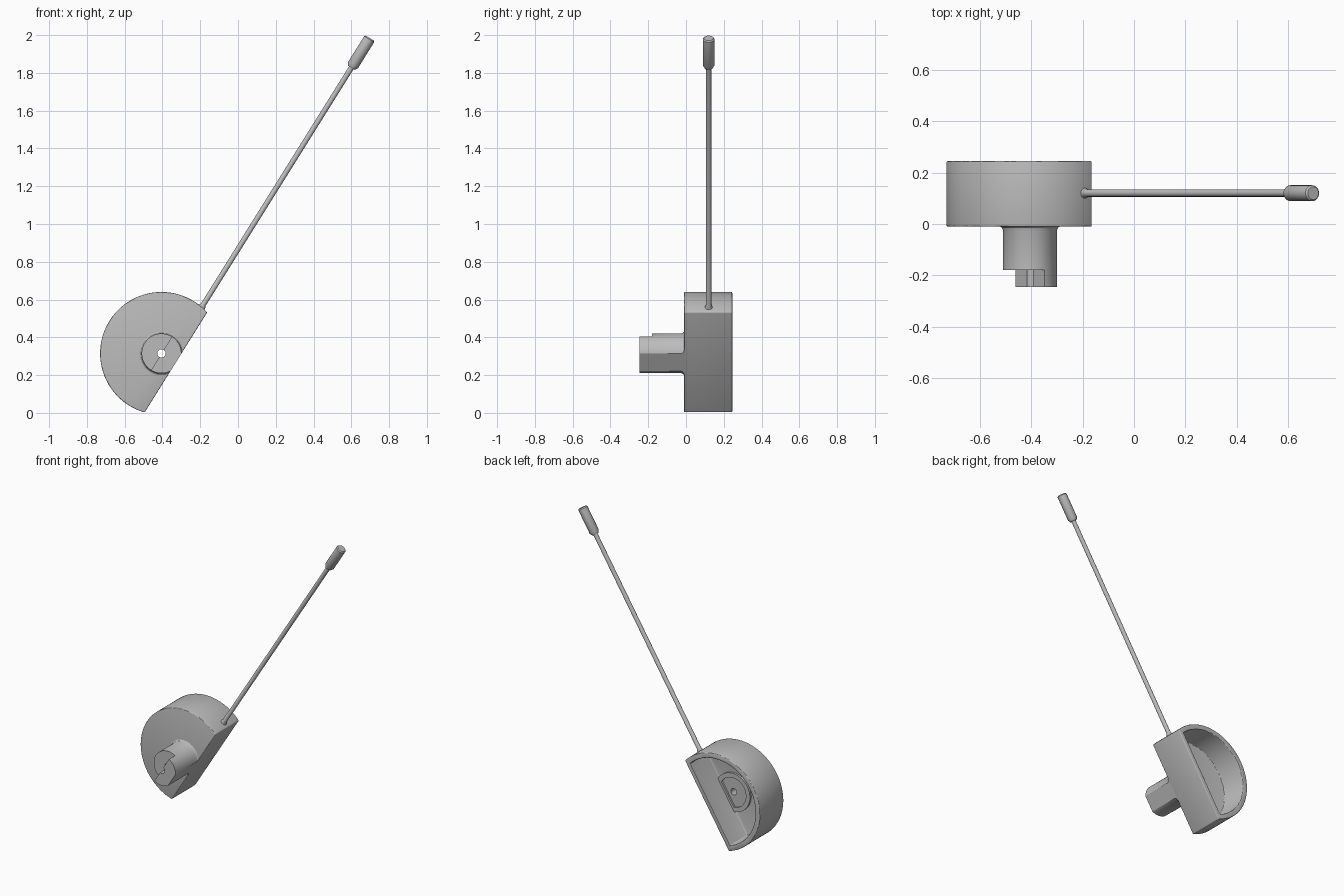
import bpy, bmesh, math
from mathutils import Matrix

old = bpy.data.objects.get("Cube")
if old:
    bpy.data.objects.remove(old, do_unlink=True)

# Single grey finish
grey = bpy.data.materials.new("plain grey")
grey.use_nodes = True
colour = (0.5, 0.5, 0.5, 1)
grey.diffuse_color = colour
grey.node_tree.nodes["Principled BSDF"].inputs["Base Color"].default_value = colour

# Tilted frame: local z runs along the rod, local x points out of the flat side
FRAME = Matrix.Translation((-0.405, 0, 0.315)) @ Matrix.Rotation(math.radians(32), 4, "Y")
FLAT = 0.09
BORE = 0.022


def section(r, flat, steps):
    """Circle of radius r, cut off straight at x = flat."""
    start = math.acos(min(1, flat / r))
    angles = [start + (math.pi - start) * i / steps for i in range(steps + 1)]
    upper = [(r * math.cos(a), r * math.sin(a)) for a in angles]
    return upper + [(x, -y) for x, y in reversed(upper)]


def loft(name, rings, flat=9, steps=32, along="Y", offset=(0, 0)):
    """Skin a row of (position, radius) sections into a closed solid."""
    bm = bmesh.new()
    rows = []
    for h, r in rings:
        row = []
        for u, v in section(r, flat, steps):
            u, v = u + offset[0], v + offset[1]
            row.append(bm.verts.new((u, h, v) if along == "Y" else (u, v, h)))
        rows.append(row)
    for a, b in zip(rows, rows[1:]):
        for i in range(len(a)):
            j = (i + 1) % len(a)
            bm.faces.new((a[i], a[j], b[j], b[i]))
    bm.faces.new(rows[0])
    bm.faces.new(rows[-1])
    bmesh.ops.remove_doubles(bm, verts=bm.verts, dist=0.0001)
    bmesh.ops.recalc_face_normals(bm, faces=bm.faces)
    return finish(name, bm)


def box(name, centre, size):
    bm = bmesh.new()
    bmesh.ops.create_cube(bm, size=1, matrix=Matrix.Translation(centre) @ Matrix.Diagonal((*size, 1)))
    return finish(name, bm)


def finish(name, bm):
    mesh = bpy.data.meshes.new(name)
    bm.to_mesh(mesh)
    bm.free()
    mesh.materials.append(grey)
    obj = bpy.data.objects.new(name, mesh)
    bpy.context.collection.objects.link(obj)
    obj.matrix_world = FRAME
    return obj


def apply(obj, mod):
    bpy.context.view_layer.objects.active = obj
    bpy.ops.object.modifier_apply(modifier=mod.name)


def cut(obj, cutter):
    mod = obj.modifiers.new("cut", "BOOLEAN")
    mod.operation = "DIFFERENCE"
    mod.solver = "EXACT"
    mod.object = cutter
    apply(obj, mod)
    bpy.data.objects.remove(cutter, do_unlink=True)


def bore(obj):
    cut(obj, loft("bore_cutter", [(-0.5, BORE), (0.5, BORE)], steps=16))


def bevel(obj, width):
    mod = obj.modifiers.new("bevel", "BEVEL")
    mod.width = width
    mod.segments = 3
    mod.limit_method = "ANGLE"
    mod.angle_limit = math.radians(40)
    apply(obj, mod)


# Hollow housing, open at the back
housing = loft("housing", [(-0.01, 0.325), (0.245, 0.325)], FLAT, 48)
cut(housing, loft("cavity_cutter", [(0.06, 0.29), (0.4, 0.29)], FLAT - 0.03, 48))
bevel(housing, 0.01)
bore(housing)

# Front hub with a flared foot, one half set back
hub = loft("hub", [(-0.245, 0.105), (-0.025, 0.105), (-0.015, 0.109),
                   (-0.009, 0.117), (0.03, 0.117)], FLAT)
cut(hub, box("step_cutter", (-0.25, -0.33, 0), (0.5, 0.3, 0.5)))
bore(hub)

# Raised ring on the cavity floor
ring = loft("floor_ring", [(0.05, 0.13), (0.075, 0.13)], FLAT - 0.028)
cut(ring, loft("recess_cutter", [(0.063, 0.1), (0.2, 0.1)], FLAT - 0.045))
bore(ring)

# Long rod with a flared root
rod = loft("rod", [(0.295, 0.02), (0.322, 0.02), (0.336, 0.014), (1.84, 0.014)],
           steps=12, along="Z", offset=(0.051, 0.12))

# Grip on the rod end, chamfered at both ends
grip = loft("grip", [(1.815, 0.022), (1.832, 0.031), (1.993, 0.031), (2.0, 0.025)],
            steps=12, along="Z", offset=(0.051, 0.12))

for obj in (housing, hub, ring, rod, grip):
    bpy.ops.object.select_all(action="DESELECT")
    obj.select_set(True)
    bpy.context.view_layer.objects.active = obj
    bpy.ops.object.shade_smooth_by_angle(angle=math.radians(30))
